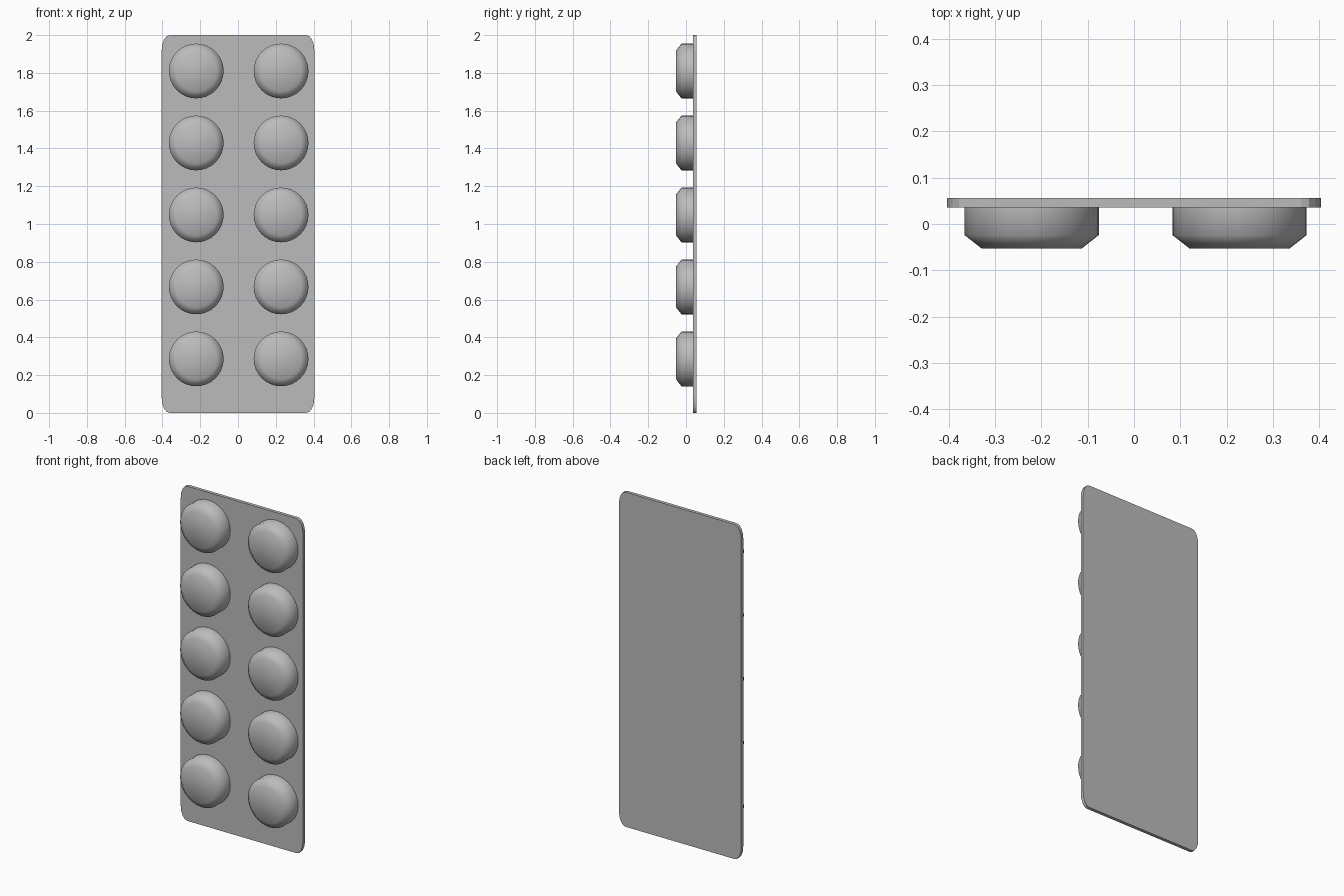
import bpy
import bmesh
from math import cos, sin, pi, radians

cube = bpy.data.objects.get("Cube")
if cube:
    bpy.data.objects.remove(cube)

grey = bpy.data.materials.new("plain_grey")
grey.use_nodes = True
colour = (0.5, 0.5, 0.5, 1)
grey.diffuse_color = colour
grey.node_tree.nodes["Principled BSDF"].inputs["Base Color"].default_value = colour


def add_object(name, bm):
    bmesh.ops.recalc_face_normals(bm, faces=bm.faces)
    mesh = bpy.data.meshes.new(name)
    bm.to_mesh(mesh)
    bm.free()
    mesh.materials.append(grey)
    obj = bpy.data.objects.new(name, mesh)
    bpy.context.collection.objects.link(obj)
    return obj


# Backing card: rectangle with tall elliptical corners, extruded in y
FRONT, BACK = 0.036, 0.056
HALF_W, RX, RZ, STEPS = 0.404, 0.042, 0.08, 4
bm = bmesh.new()
outline = []
for quarter, (sx, sz) in enumerate([(1, 1), (-1, 1), (-1, -1), (1, -1)]):
    for i in range(STEPS + 1):
        a = (quarter + i / STEPS) * pi / 2
        x = sx * (HALF_W - RX) + RX * cos(a)
        z = 1 + sz * (1 - RZ) + RZ * sin(a)
        outline.append(bm.verts.new((x, FRONT, z)))
face = bm.faces.new(outline)
extruded = bmesh.ops.extrude_face_region(bm, geom=[face], use_keep_orig=True)
moved = [v for v in extruded["geom"] if isinstance(v, bmesh.types.BMVert)]
bmesh.ops.translate(bm, verts=moved, vec=(0, BACK - FRONT, 0))
add_object("backing_card", bm)

# Pill pocket: straight wall, chamfer and flat front, smooth shaded
PROFILE = [(0.145, 0.037), (0.145, -0.024), (0.108, -0.053)]
SIDES = 32
bm = bmesh.new()
rings = [[bm.verts.new((r * cos(2 * pi * i / SIDES), y, r * sin(2 * pi * i / SIDES)))
          for i in range(SIDES)] for r, y in PROFILE]
for low, high in zip(rings, rings[1:]):
    for i in range(SIDES):
        j = (i + 1) % SIDES
        bm.faces.new((low[i], low[j], high[j], high[i]))
bm.faces.new(rings[0])
bm.faces.new(rings[-1])
pocket = add_object("pill_pocket", bm)
bpy.ops.object.select_all(action="DESELECT")
pocket.select_set(True)
bpy.context.view_layer.objects.active = pocket
bpy.ops.object.shade_smooth_by_angle(angle=radians(60))

# Two columns of five pockets sharing one mesh
for column, x in enumerate((-0.221, 0.228)):
    for row in range(5):
        obj = pocket
        if column or row:
            obj = pocket.copy()
            bpy.context.collection.objects.link(obj)
        obj.name = f"pill_pocket_{column + 1}_{row + 1}"
        obj.location = (x, 0, 0.286 + 0.381 * row)
